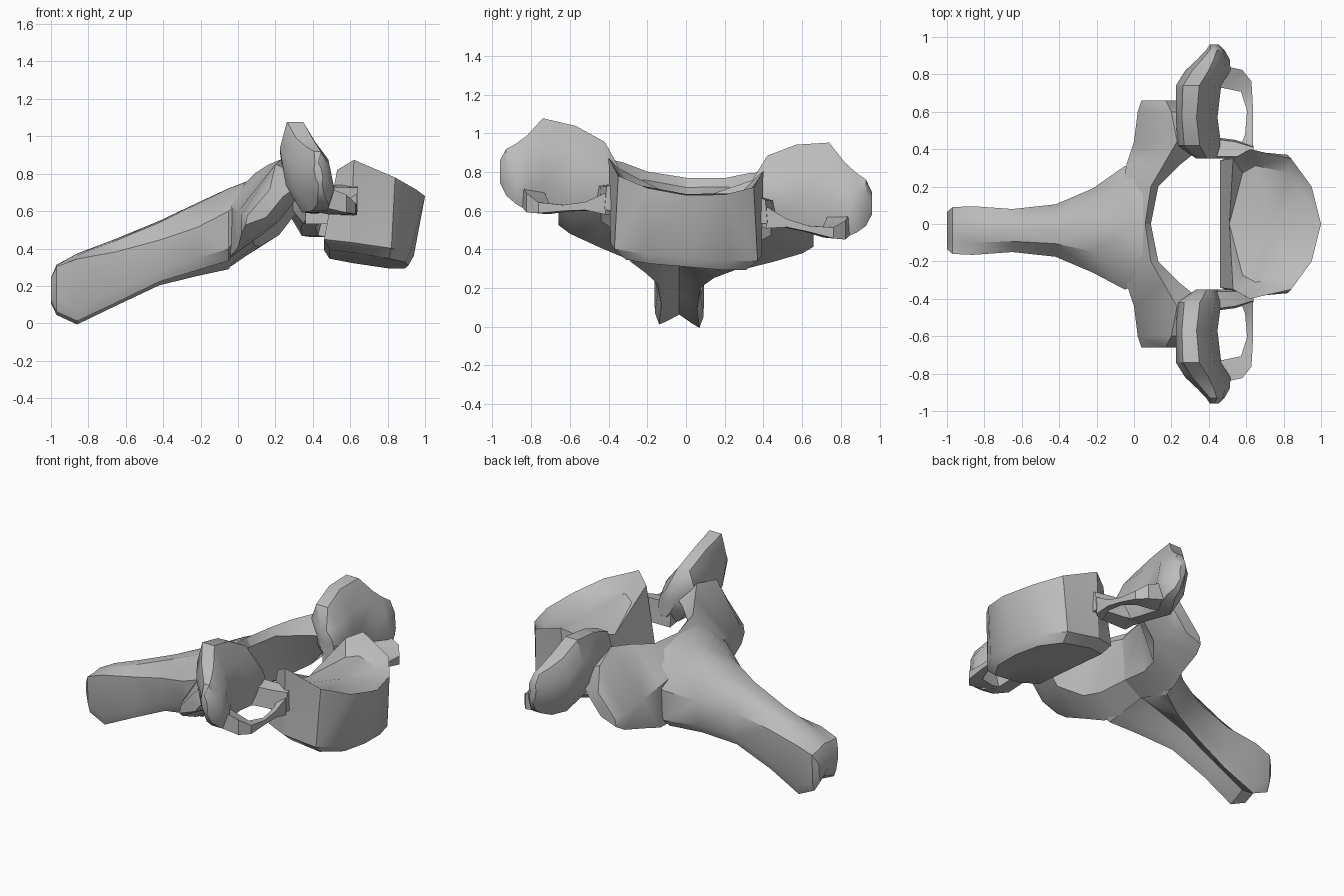
import bpy, bmesh, math
from mathutils import Vector

cube = bpy.data.objects.get("Cube")
if cube:
    bpy.data.objects.remove(cube, do_unlink=True)

bone = bpy.data.materials.new("bone grey")
bone.use_nodes = True
bone.diffuse_color = (0.5, 0.5, 0.5, 1)
bone.node_tree.nodes["Principled BSDF"].inputs["Base Color"].default_value = (0.5, 0.5, 0.5, 1)

TILT = 0.085  # the whole bone leans slightly to one side


def loft(name, rings, side=1):
    """Skin a list of equal-length point rings and cap both ends."""
    bm = bmesh.new()
    verts = [[bm.verts.new((x, y * side, z - TILT * y * side)) for x, y, z in ring] for ring in rings]
    n = len(rings[0])
    for a, b in zip(verts, verts[1:]):
        for i in range(n):
            j = (i + 1) % n
            bm.faces.new((a[i], a[j], b[j], b[i]))
    for cap in (verts[0], verts[-1]):
        centre = sum((v.co for v in cap), Vector()) / n
        hub = bm.verts.new(centre)
        for i in range(n):
            bm.faces.new((cap[i], cap[(i + 1) % n], hub))
    bmesh.ops.triangulate(bm, faces=[f for f in bm.faces if len(f.verts) > 3])
    bmesh.ops.recalc_face_normals(bm, faces=bm.faces)
    mesh = bpy.data.meshes.new(name)
    bm.to_mesh(mesh)
    bm.free()
    mesh.materials.append(bone)
    obj = bpy.data.objects.new(name, mesh)
    bpy.context.collection.objects.link(obj)
    bpy.ops.object.select_all(action='DESELECT')
    obj.select_set(True)
    bpy.context.view_layer.objects.active = obj
    bpy.ops.object.shade_smooth_by_angle(angle=math.radians(35))


def slab(y, *profile):
    return [(x, y, z) for x, z in profile]


def oval(y, x0, x1, z0, z1, lean):
    """Leaning eight-sided section across the y axis."""
    ring = []
    for k in range(8):
        a = math.tau * (k + 0.5) / 8
        u, v = math.cos(a) * 1.08, math.sin(a) * 1.08
        ring.append(((x0 + x1) / 2 + u * (x1 - x0) / 2 - lean * v, y, (z0 + z1) / 2 + v * (z1 - z0) / 2))
    return ring


def mirrored_outline(half):
    """Close a half outline running from one middle point to the other."""
    return half + [(x, -y, z) for x, y, z in reversed(half[1:-1])]


# Vertebral body: chamfered lower rim, upper rim with raised side lips, dished top
lower = mirrored_outline([(.46, 0, .42), (.46, .34, .42), (.6, .39, .40), (.82, .37, .37),
                          (.92, .22, .36), (.94, 0, .36)])
upper = mirrored_outline([(.51, 0, .64), (.53, .35, .79), (.62, .40, .84), (.84, .35, .75),
                          (.95, .2, .70), (1.0, 0, .68)])
under = [(.7 + (x - .7) * .88, y * .84, z - .05) for x, y, z in lower]
dish = [(.76 + (x - .76) * .78, y * .78, .655 + (z - .66) * .35) for x, y, z in upper]
loft("vertebral_body", [under, lower, upper, dish])


# Spinous process: grooved underneath, slightly forked at the tip
def grooved(x, w, top, shoulder, bottom, notch, shift=-.035):
    half = [(x, 0, top), (x, w * .5, top - .015), (x, w, shoulder), (x, w * .97, bottom + .06),
            (x, w * .8, bottom), (x, w * .5, bottom + .02), (x, 0, notch)]
    return [(px, y + shift, z) for px, y, z in mirrored_outline(half)]


loft("spinous_process", [
    grooved(-1.0, .10, .24, .23, .11, .16),
    grooved(-.97, .125, .31, .29, .05, .10),
    grooved(-.86, .13, .37, .33, .0, .06),
    grooved(-.65, .115, .45, .37, .1, .17),
    grooved(-.42, .14, .545, .43, .21, .29),
    grooved(-.22, .225, .64, .49, .265, .36),
    grooved(-.05, .33, .72, .57, .31, .40, -.02),
    grooved(.05, .32, .76, .66, .47, .52, 0)])

# Paired parts of the arch
for side, word in ((1, "left"), (-1, "right")):
    # Lamina sweeping out to the lower joint surface
    loft(word + "_lamina", [
        slab(0, (-.05, .37), (-.1, .6), (.06, .77), (.09, .72), (.07, .45)),
        slab(.2, (-.05, .325), (-.06, .63), (.09, .785), (.13, .74), (.09, .43)),
        slab(.32, (-.04, .33), (-.04, .60), (.16, .82), (.25, .74), (.12, .44)),
        slab(.44, (.0, .37), (.0, .56), (.23, .84), (.40, .74), (.22, .51)),
        slab(.6, (.02, .43), (.02, .53), (.2, .80), (.37, .72), (.2, .52)),
        slab(.66, (.04, .47), (.05, .52), (.17, .66), (.24, .62), (.15, .51))], side)

    # Upper joint wing, a broad leaning plate
    loft(word + "_wing", [
        oval(.35, .34, .44, .62, .80, .02),
        oval(.42, .25, .45, .57, .92, .04),
        oval(.57, .24, .43, .56, .99, .04),
        oval(.74, .24, .45, .53, 1.015, .04),
        oval(.82, .29, .50, .53, .92, .04),
        oval(.88, .35, .50, .56, .87, .03),
        oval(.93, .39, .48, .60, .84, .01),
        oval(.96, .41, .45, .66, .78, .01)], side)

    # Pedicle joining the wing to the body
    loft(word + "_pedicle", [
        [(x, y, z) for y, z in ((.35, .56), (.42 + bulge, .57), (.41 + bulge, .69), (.36, .71))]
        for x, bulge in ((.36, .08), (.46, .04), (.54, .03), (.64, 0))], side)

    # Thin outer bar closing the side opening
    path = ((.42, .79, .60, .08), (.53, .775, .57, .07), (.60, .735, .55, .04),
            (.62, .62, .56, .022), (.615, .5, .58, .03), (.58, .36, .6, .08))
    loft(word + "_outer_bar", [
        [(x + dx * r, y + dy * r, z + dz * r * .7) for dx, dy, dz in
         ((-.7, -.7, -1), (.7, .7, -1), (.7, .7, 1), (-.7, -.7, 1))]
        for x, y, z, r in path], side)
